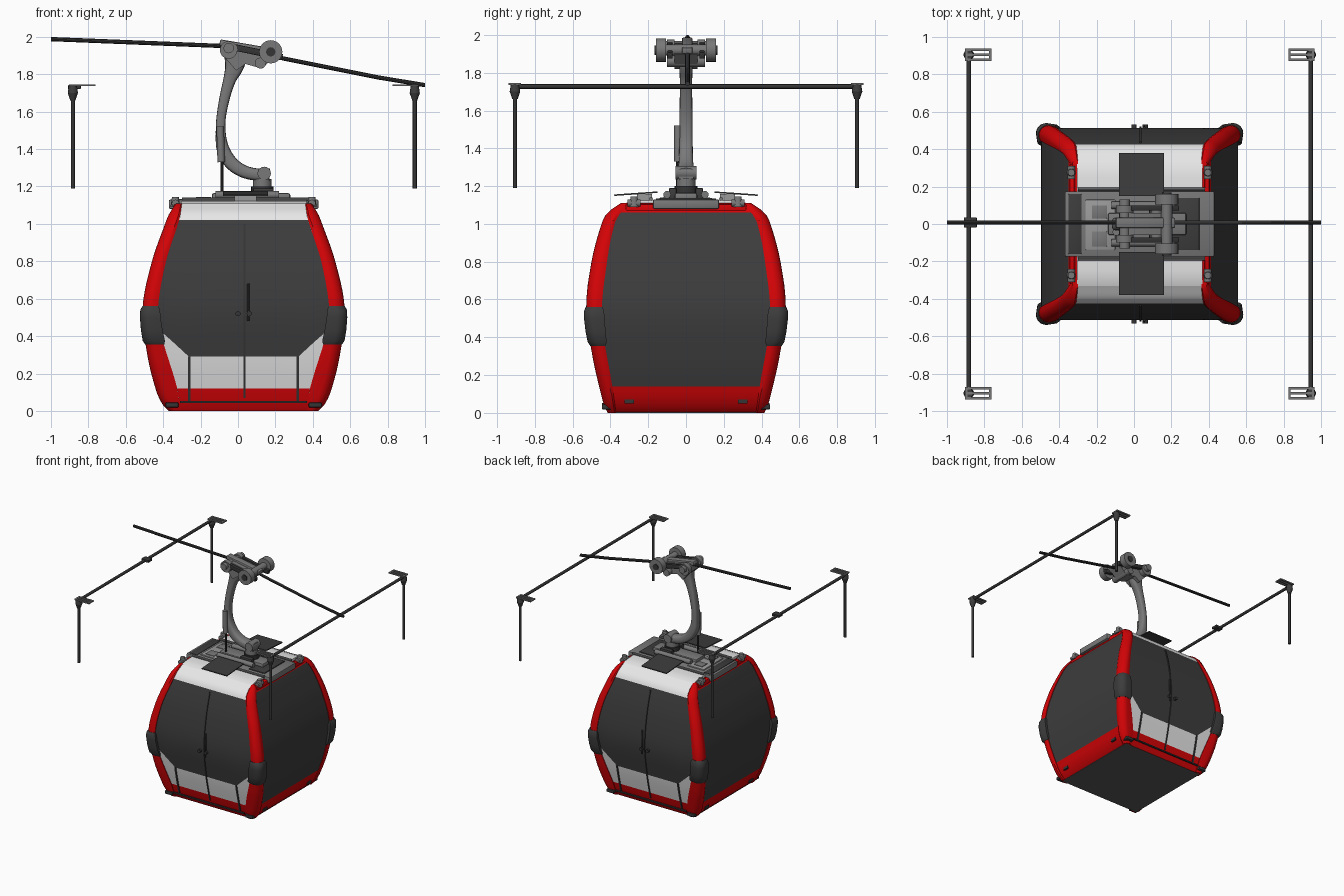
import bpy, bmesh, math
from mathutils import Vector, Matrix

if "Cube" in bpy.data.objects:
    bpy.data.objects.remove(bpy.data.objects["Cube"])

CX = 0.03  # cabin centre in x


def mat(name, r, g, b):
    m = bpy.data.materials.new(name)
    m.diffuse_color = (r, g, b, 1)
    m.use_nodes = True
    m.node_tree.nodes["Principled BSDF"].inputs["Base Color"].default_value = m.diffuse_color
    return m


RED = mat("red paint", 0.66, 0.001, 0.002)
WHITE = mat("white paint", 0.93, 0.93, 0.93)
GLASS = mat("dark glass", 0.046, 0.046, 0.046)
GREY = mat("grey metal", 0.19, 0.19, 0.19)
LIGHT = mat("light grey metal", 0.32, 0.32, 0.32)
DARK = mat("dark metal", 0.035, 0.035, 0.035)
FLOOR = mat("floor grey", 0.10, 0.10, 0.10)


def finish(name, bm, m):
    bmesh.ops.remove_doubles(bm, verts=bm.verts, dist=1e-5)
    bmesh.ops.recalc_face_normals(bm, faces=bm.faces)
    me = bpy.data.meshes.new(name)
    bm.to_mesh(me)
    bm.free()
    me.materials.append(m)
    ob = bpy.data.objects.new(name, me)
    bpy.context.collection.objects.link(ob)
    return ob


def box(name, x, y, z, m, bev=0.0, rot=(0, 0, 0)):
    """Box from (min, max) ranges."""
    bm = bmesh.new()
    bmesh.ops.create_cube(bm, size=1)
    bmesh.ops.scale(bm, vec=(x[1] - x[0], y[1] - y[0], z[1] - z[0]), verts=bm.verts)
    if bev:
        bmesh.ops.bevel(bm, geom=bm.edges[:], offset=bev, segments=2, affect='EDGES', profile=0.5)
    ob = finish(name, bm, m)
    ob.location = (sum(x) / 2, sum(y) / 2, sum(z) / 2)
    ob.rotation_euler = rot
    return ob


def rod(name, a, b, r, m, n=12, r2=None):
    a, b = Vector(a), Vector(b)
    bm = bmesh.new()
    bmesh.ops.create_cone(bm, cap_ends=True, segments=n, radius1=r, radius2=r if r2 is None else r2, depth=(b - a).length)
    q = (b - a).to_track_quat('Z', 'Y').to_matrix().to_4x4()
    bmesh.ops.transform(bm, matrix=Matrix.Translation((a + b) / 2) @ q, verts=bm.verts)
    return finish(name, bm, m)


def loft(name, rings, m):
    bm = bmesh.new()
    vs = [[bm.verts.new(p) for p in r] for r in rings]
    n = len(vs[0])
    for a, b in zip(vs, vs[1:]):
        for i in range(n):
            bm.faces.new((a[i], a[(i + 1) % n], b[(i + 1) % n], b[i]))
    bm.faces.new(vs[0])
    bm.faces.new(vs[-1])
    return finish(name, bm, m)


def extrude(name, pts, d0, d1, m, axis='y'):
    f = (lambda p, d: (p[0], d, p[1])) if axis == 'y' else (lambda p, d: (d, p[0], p[1]))
    return loft(name, [[f(p, d) for p in pts] for d in (d0, d1)], m)


def smooth(pts):
    """Smooth interpolation through (z, value) points."""
    def slope(i):
        a, b = pts[max(i - 1, 0)], pts[min(i + 1, len(pts) - 1)]
        return (b[1] - a[1]) / (b[0] - a[0])

    def f(z):
        i = 0
        while i < len(pts) - 2 and z > pts[i + 1][0]:
            i += 1
        (z0, a), (z1, b) = pts[i], pts[i + 1]
        d = z1 - z0
        t = min(max((z - z0) / d, 0), 1)
        return ((2*t**3 - 3*t*t + 1) * a + (t**3 - 2*t*t + t) * d * slope(i)
                + (3*t*t - 2*t**3) * b + (t**3 - t*t) * d * slope(i + 1))
    return f


# cabin outline: outer half sizes and inner pillar edges by height
HX = smooth([(0, .40), (.03, .43), (.1, .465), (.3, .515), (.55, .54), (.8, .49), (1, .42), (1.06, .395), (1.11, .36)])
HY = smooth([(0, .415), (.03, .43), (.1, .45), (.3, .495), (.55, .528), (.8, .50), (1, .447), (1.06, .415), (1.11, .345)])
WX = smooth([(0, .34), (.12, .355), (.43, .447), (.55, .458), (.8, .415), (1.02, .345), (1.11, .33)])
WY = smooth([(0, .37), (.14, .39), (.5, .445), (.8, .418), (1, .378), (1.06, .345), (1.11, .29)])
INSET = 0.014


def panel(name, side, s, lo, hi, m, rows=16):
    """Curved wall tile between two height rules."""
    us = [-1, -.86, -.72, -.36, 0, .36, .72, .86, 1]
    bm = bmesh.new()
    g = []
    for u in us:
        col = []
        for j in range(rows + 1):
            z = lo(u) + (hi(u) - lo(u)) * j / rows
            if side == 'y':
                p = (CX + WX(z) * u, s * (HY(z) - INSET), z)
            else:
                p = (CX + s * (HX(z) - INSET), (WY(z) + .006) * u, z)
            col.append(bm.verts.new(p))
        g.append(col)
    for a, b in zip(g, g[1:]):
        for j in range(rows):
            bm.faces.new((a[j], b[j], b[j + 1], a[j + 1]))
    ob = finish(name, bm, m)
    # make the open tile face outwards
    axis = 1 if side == 'y' else 0
    if sum(p.normal[axis] * p.area for p in ob.data.polygons) * s < 0:
        ob.data.flip_normals()


def const(v):
    return lambda u: v


def waist(u):
    return 0.29 + 0.14 * max(0, abs(u) - .72) / .28


def section(sx, sy, z, off=0.0):
    """Rounded corner pillar cross-section."""
    hx, hy, wx, wy = HX(z) + off, HY(z) + off, WX(z) - off, WY(z) - off
    r = min(.055, .85 * min(hx - wx, hy - wy))
    pts = [(wx, hy - .04), (wx, hy - .008)]
    for i in range(7):
        a = math.pi / 2 * (1 - i / 6)
        pts.append((hx - r + r * math.cos(a), hy - r + r * math.sin(a)))
    pts += [(hx - .008, wy), (hx - .04, wy)]
    return [(CX + sx * x, sy * y, z) for x, y in pts]


# walls
for s, n in ((-1, "front"), (1, "back")):
    panel(n + "_red_sill", 'y', s, const(0), const(.12), RED, 6)
    panel(n + "_white_skirt", 'y', s, const(.12), waist, WHITE)
    panel(n + "_door_glass", 'y', s, waist, const(1.02), GLASS, 24)
    panel(n + "_white_shoulder", 'y', s, const(1.02), const(1.11), WHITE, 8)
    # door seams following the wall, and handles
    for x in (-.26, .035, .32):
        zs = [.05 + .24 * i / 12 for i in range(13)] if x != .035 else [.07 + .93 * i / 30 for i in range(31)]
        w = .007 if x != .035 else .005
        loft(n + "_door_seam", [[(x + a * w, s * (HY(z) - INSET + b), z) for a, b in ((-1, -.01), (1, -.01), (1, .007), (-1, .007))] for z in zs], DARK)
    box(n + "_sill_trim", (-.31, .37), (s * HY(.05) - .008, s * HY(.05) + .004), (.042, .053), DARK)
    rod(n + "_door_handle", (.055, s * .522, .48), (.055, s * .515, .68), .006, DARK, 8)
    for x in (0, .06):
        rod(n + "_door_lock", (x, s * .50, .52), (x, s * .532, .52), .014, DARK)
for s, n in ((-1, "left"), (1, "right")):
    panel(n + "_red_sill", 'x', s, const(0), const(.14), RED, 6)
    panel(n + "_side_glass", 'x', s, const(.14), const(1.06), GLASS, 28)
    panel(n + "_top_rail", 'x', s, const(1.06), const(1.11), RED, 5)
    for y in (-.3, .3):
        xs = CX + s * (HX(.06) - .016)
        box(n + "_sill_fitting", (xs - .012, xs + .012), (y - .025, y + .025), (.05, .072), DARK)

# corner pillars, bumpers, feet and roof knobs
for sx in (-1, 1):
    for sy in (-1, 1):
        loft("corner_pillar", [section(sx, sy, 1.11 * i / 36) for i in range(37)], RED)
        loft("corner_bumper", [section(sx, sy, z, o) for z, o in ((.355, .002), (.375, .012), (.43, .014), (.5, .014), (.54, .012), (.56, .002))], GLASS)
        x, y = CX + sx * .383, sy * .41
        box("corner_foot", (x - .035, x + .035), (y - .035, y + .035), (.018, .045), DARK, .006)
        x, y = CX + sx * .365, sy * .275
        rod("roof_knob", (x, y, 1.09), (x, y, 1.145), .026, GREY, 12, .018)
        rod("roof_knob_base", (x, y - .035, 1.11), (x, y + .035, 1.11), .02, GREY)

# floor and roof shell
box("floor", (CX - .39, CX + .39), (-.401, .401), (-.0005, .02), FLOOR)
box("roof_red_frame", (CX - .375, CX + .375), (-.32, .32), (1.05, 1.105), RED, .01)
shell = [(-.336, 1.104), (-.30, 1.118), (-.25, 1.123), (-.18, 1.125), (.18, 1.125), (.25, 1.123), (.30, 1.118), (.336, 1.104)]
extrude("white_roof", shell, CX - .335, CX + .335, WHITE, 'x')

# roof equipment
box("roof_tray", (-.37, .43), (-.175, .175), (1.08, 1.130), GREY, .008)
box("roof_hatch", (-.26, -.10), (-.14, .13), (1.125, 1.140), LIGHT, .006)
box("roof_hatch_window", (-.225, -.145), (-.12, -.04), (1.138, 1.145), GREY, .002)
box("roof_hatch_window", (-.225, -.145), (.03, .1), (1.138, 1.145), GREY, .002)
box("roof_plate", (.2, .35), (-.14, .14), (1.125, 1.138), GLASS, .005)
box("roof_plate", (-.35, -.28), (-.16, .16), (1.125, 1.134), GLASS, .003)
box("roof_cross_beam", (-.14, .28), (-.06, .06), (1.12, 1.165), GREY, .012)
for s in (-1, 1):
    box("roof_panel", (-.08, .16), (s * .265 - .115, s * .265 + .115), (1.156, 1.164), GLASS, 0, (-s * .07, 0, 0))
    box("roof_panel_mount", (-.02, .1), (s * .22 - .04, s * .22 + .04), (1.12, 1.158), LIGHT)
    rod("roof_rail", (-.30, s * .185, 1.132), (.38, s * .185, 1.132), .01, GREY, 8)
    rod("roof_roller", (-.12, s * .1, 1.155), (.22, s * .1, 1.155), .02, GREY)
    box("hanger_clamp", (.08, .19), (s * .07 - .02, s * .07 + .02), (1.13, 1.19), GLASS, .006)

# hanger pivot
rod("hanger_base", (.13, 0, 1.15), (.13, 0, 1.2), .06, DARK, 20)
rod("hanger_collar", (.13, 0, 1.19), (.13, 0, 1.24), .05, GREY, 20)
rod("hanger_pin", (.14, -.055, 1.27), (.14, .055, 1.27), .036, GREY, 16)

# curved hanger arm: x, z, half thickness, half width
path = [(.17, 1.26, .035, .04), (.09, 1.265, .033, .045), (.02, 1.285, .034, .042), (-.04, 1.33, .036, .038), (-.08, 1.40, .034, .036),
        (-.092, 1.48, .027, .034), (-.09, 1.57, .025, .034), (-.07, 1.68, .028, .033), (-.045, 1.77, .034, .033), (-.02, 1.84, .05, .036), (-.01, 1.91, .065, .04)]
ts = list(range(len(path)))
fx, fz, ft, fw = [smooth([(t, path[t][k]) for t in ts]) for k in range(4)]
rings = []
for i in range(51):
    t = i * (len(path) - 1) / 50
    d = Vector((fx(t + .05) - fx(t - .05), 0, fz(t + .05) - fz(t - .05))).normalized()
    side = Vector((d.z, 0, -d.x))
    c = Vector((fx(t), 0, fz(t)))
    ring = []
    for k in range(16):
        a = math.tau * k / 16
        p, q = math.cos(a), math.sin(a)
        ring.append(c + side * ft(t) * math.copysign(abs(p) ** .6, p) + Vector((0, fw(t) * math.copysign(abs(q) ** .6, q), 0)))
    rings.append(ring)
loft("hanger_arm", rings, GREY)
rod("damper_rod", (-.085, -.045, 1.17), (-.085, -.045, 1.36), .008, DARK, 8)
rod("damper_cylinder", (-.09, -.043, 1.33), (-.095, -.043, 1.52), .02, GREY)

# cable grip
grip = [(-.08, 1.90), (-.07, 1.96), (0, 1.955), (.1, 1.935), (.2, 1.90), (.15, 1.85), (.13, 1.83), (.04, 1.855), (-.01, 1.82)]
extrude("grip_body", grip, -.06, .06, GREY)
rod("grip_axle", (-.05, -.13, 1.94), (-.05, .13, 1.94), .028, GREY)
rod("grip_axle", (.175, -.15, 1.92), (.175, .15, 1.92), .03, GREY)
rod("grip_lever_pin", (.12, -.1, 1.86), (.12, .1, 1.86), .03, GREY)
for s in (-1, 1):
    rod("grip_roller", (-.05, s * .06, 1.93), (-.05, s * .1, 1.93), .047, GREY, 20)
    rod("grip_wheel", (.175, s * .105, 1.92), (.175, s * .16, 1.92), .062, GREY, 24)
    rod("grip_wheel_hub", (.175, s * .15, 1.92), (.175, s * .168, 1.92), .025, DARK, 16)
    box("grip_side_bar", (-.02, .24), (s * .085 - .014, s * .085 + .014), (1.90, 1.935), DARK, .004, (0, .2, 0))
box("grip_jaw", (-.1, .22), (-.022, .035), (1.925, 1.96), GREY, .008, (0, .17, 0))

# haul cable
cable = [(-1, 1.988), (-.05, 1.95), (.1, 1.925), (.24, 1.885), (.75, 1.783), (1, 1.742)]
loft("haul_cable", [[(x, .008 + .012 * math.cos(math.tau * k / 10), z + .012 * math.sin(math.tau * k / 10)) for k in range(10)] for x, z in cable], DARK)

# two support frames with posts, joints and slotted brackets
box("frame_clip", (-.91, -.84), (-.02, .035), (1.72, 1.742), DARK, .005)
for x, d in ((-.883, 1), (.945, -1)):
    rod("frame_crossbar", (x, -.905, 1.727), (x, .905, 1.727), .012, DARK)
    for s in (-1, 1):
        y = s * .905
        rod("frame_post", (x, y, 1.19), (x, y, 1.70), .011, DARK)
        rod("frame_joint", (x, y, 1.66), (x, y, 1.70), .014, GLASS, 14, .028)
        rod("frame_joint_cap", (x, y, 1.70), (x, y, 1.74), .028, GLASS, 14, .022)
        a, b = sorted((x - d * .02, x + d * .12))
        for k in (-1, 0, 1):
            box("bracket_bar", (a, b), (y + k * .026 - .007, y + k * .026 + .007), (1.736, 1.746), GREY)
        for e in (a, b - .012):
            box("bracket_end", (e, e + .012), (y - .032, y + .032), (1.736, 1.746), GREY)

# smooth shading with sharp edges kept
for ob in bpy.context.scene.objects:
    ob.select_set(True)
    bpy.context.view_layer.objects.active = ob
bpy.ops.object.shade_smooth_by_angle(angle=math.radians(35))
